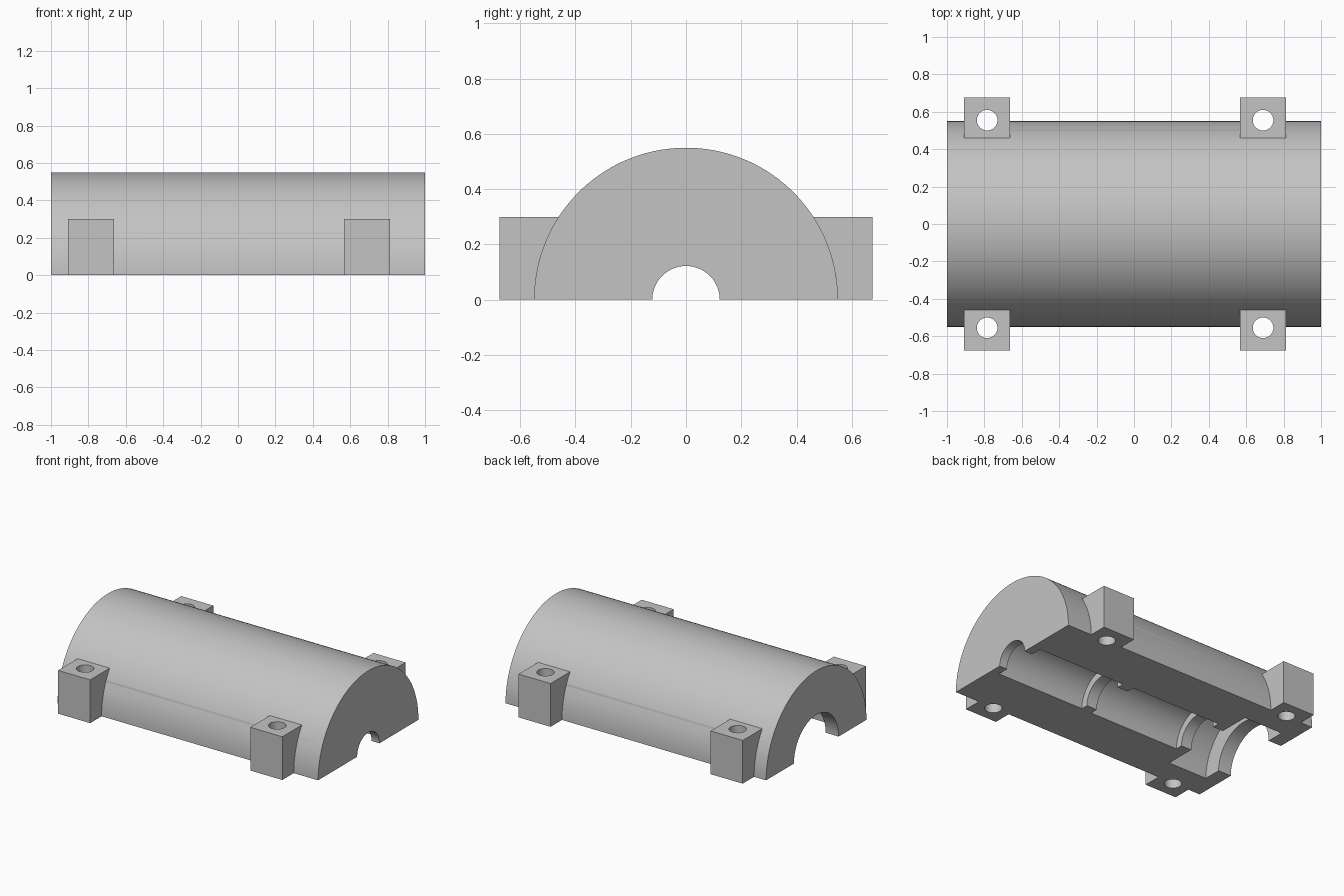
import bpy
import bmesh
import math
from mathutils import Matrix, Vector

cube = bpy.data.objects.get("Cube")
if cube:
    bpy.data.objects.remove(cube, do_unlink=True)

GREY = (0.55, 0.55, 0.55, 1)
grey = bpy.data.materials.new("plain grey")
grey.use_nodes = True
grey.diffuse_color = GREY
for node in grey.node_tree.nodes:
    if node.type == "BSDF_PRINCIPLED":
        node.inputs["Base Color"].default_value = GREY

R = 0.55            # outer radius
LUG_H = 0.30
LUG_Y = 0.675
LUG_HALF = 0.123
LUG_X = {"rear_end": -0.785, "fore_end": 0.69}
STEPS = 72


def make_object(name, bm):
    bmesh.ops.recalc_face_normals(bm, faces=bm.faces[:])
    mesh = bpy.data.meshes.new(name)
    bm.to_mesh(mesh)
    bm.free()
    mesh.materials.append(grey)
    obj = bpy.data.objects.new(name, mesh)
    bpy.context.collection.objects.link(obj)
    return obj


# Half housing: a stepped bore and outer wall swept through half a turn
def half_housing():
    bore = [(1, 0.122), (0.94, 0.2), (0.26, 0.15), (0.18, 0.205),
            (-0.52, 0.155), (-0.6, 0.37), (-0.9, 0.245)]
    profile = [(-1, R), (1, R)]
    ends = [x for x, _ in bore[1:]] + [-1]
    for (x, r), x_end in zip(bore, ends):
        profile += [(x, r), (x_end, r)]
    bm = bmesh.new()
    rings = []
    for i in range(STEPS + 1):
        a = math.pi * i / STEPS
        rings.append([bm.verts.new((x, r * math.cos(a), r * math.sin(a)))
                      for x, r in profile])
    n = len(profile)
    for a, b in zip(rings, rings[1:]):
        for j in range(n):
            k = (j + 1) % n
            bm.faces.new((a[j], a[k], b[k], b[j]))
    bm.faces.new(rings[0])
    bm.faces.new(rings[-1])
    return make_object("half_housing", bm)


# Bolt lug: block whose inner side follows the housing wall
def bolt_lug(name, x, side):
    outline = [(LUG_Y, 0), (LUG_Y, LUG_H)]
    top = math.asin(LUG_H / R)
    for i in range(17):
        a = top * (1 - i / 16)
        outline.append((R * math.cos(a), R * math.sin(a)))
    bm = bmesh.new()
    face = bm.faces.new([bm.verts.new((x - LUG_HALF, side * y, z))
                         for y, z in outline])
    moved = bmesh.ops.extrude_face_region(bm, geom=[face])["geom"]
    bmesh.ops.translate(bm, vec=Vector((2 * LUG_HALF, 0, 0)),
                        verts=[v for v in moved if isinstance(v, bmesh.types.BMVert)])
    return make_object(name, bm)


# Cutter for the four bolt holes
def bolt_hole_cutter():
    bm = bmesh.new()
    for x in LUG_X.values():
        for side in (-1, 1):
            bmesh.ops.create_cone(bm, cap_ends=True, segments=40,
                                  radius1=0.055, radius2=0.055, depth=0.8,
                                  matrix=Matrix.Translation((x, side * 0.555, 0.1)))
    return make_object("bolt_hole_cutter", bm)


parts = [half_housing()]
for end, x in LUG_X.items():
    for label, side in (("front", -1), ("back", 1)):
        parts.append(bolt_lug(f"bolt_lug_{end}_{label}", x, side))

cutter = bolt_hole_cutter()
cutter.hide_render = True

# Drill the holes and shade the curved walls
for obj in parts:
    bpy.ops.object.select_all(action="DESELECT")
    obj.select_set(True)
    bpy.context.view_layer.objects.active = obj
    mod = obj.modifiers.new("bolt_holes", "BOOLEAN")
    mod.operation = "DIFFERENCE"
    mod.solver = "EXACT"
    mod.object = cutter
    bpy.ops.object.modifier_apply(modifier=mod.name)
    bpy.ops.object.shade_smooth_by_angle(angle=math.radians(30))

bpy.data.objects.remove(cutter, do_unlink=True)
